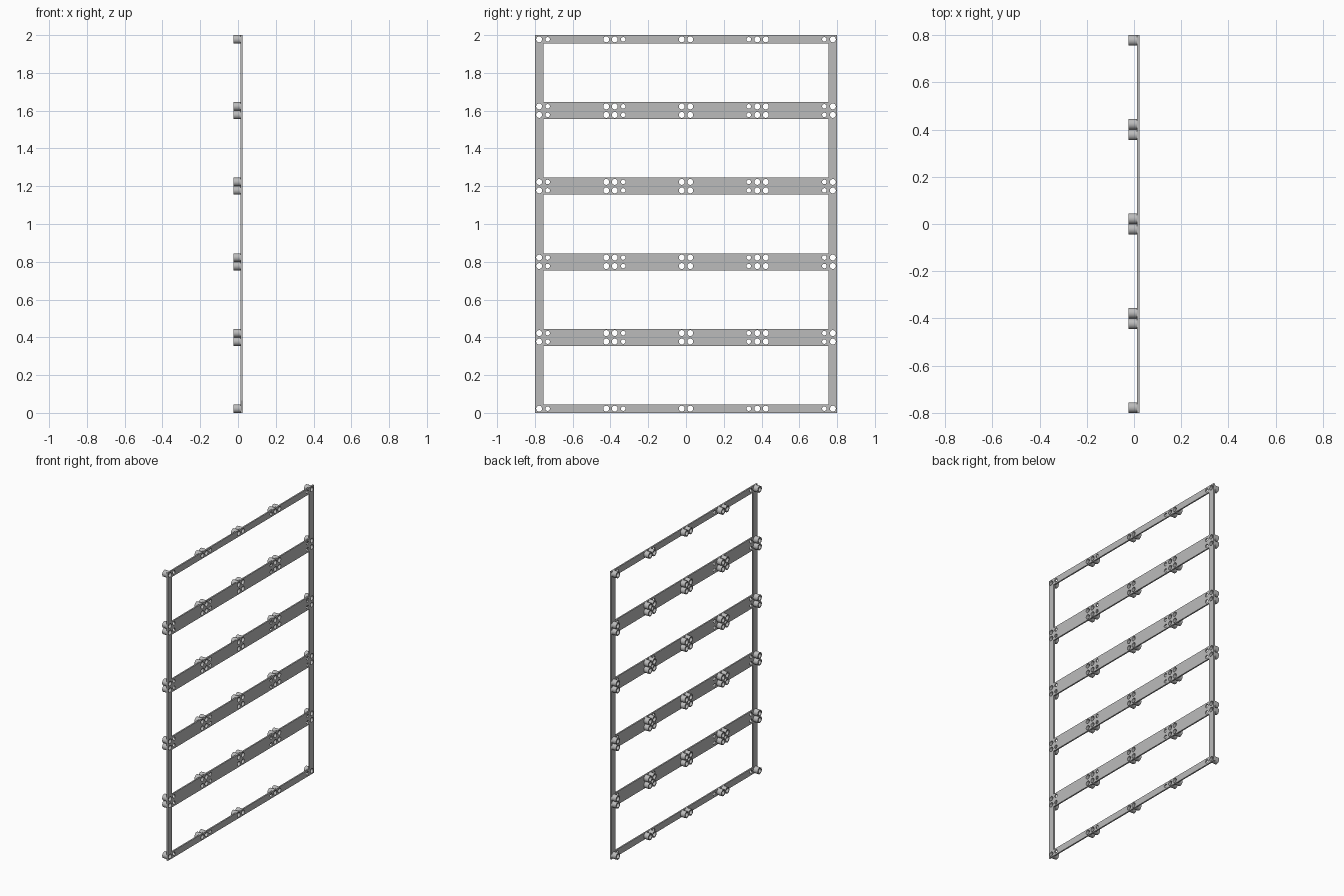
import bpy
import math

if "Cube" in bpy.data.objects:
    bpy.data.objects.remove(bpy.data.objects["Cube"], do_unlink=True)

R = 0.0225            # boss radius, half the narrow bar width
PITCH = 0.4
HALF_W, HEIGHT = 0.8, 2.0
PLATE, BOSS = 0.01, 0.035
BIG_HOLE, SMALL_HOLE = 0.0155, 0.012

grey = bpy.data.materials.new("mid_grey")
grey.use_nodes = True
colour = (0.5, 0.5, 0.5, 1)
grey.diffuse_color = colour
grey.node_tree.nodes["Principled BSDF"].inputs["Base Color"].default_value = colour


def rectangle(y0, z0, y1, z1):
    return [(y0, z0), (y1, z0), (y1, z1), (y0, z1)]


def circle(y, z, radius, sides=32):
    steps = [2 * math.pi * i / sides for i in range(sides)]
    return [(y + radius * math.cos(a), z + radius * math.sin(a)) for a in steps]


def extruded(name, loops, depth, x):
    """Fill flat outlines (inner ones become holes), thicken, stand upright facing +x."""
    curve = bpy.data.curves.new(name, "CURVE")
    curve.dimensions = "2D"
    curve.fill_mode = "BOTH"
    curve.extrude = depth / 2
    for points in loops:
        spline = curve.splines.new("POLY")
        spline.points.add(len(points) - 1)
        for point, (u, v) in zip(spline.points, points):
            point.co = (u, v, 0, 1)
        spline.use_cyclic_u = True
    obj = bpy.data.objects.new(name, curve)
    bpy.context.collection.objects.link(obj)
    obj.rotation_euler = (math.pi / 2, 0, math.pi / 2)
    obj.location.x = x
    bpy.ops.object.select_all(action="DESELECT")
    obj.select_set(True)
    bpy.context.view_layer.objects.active = obj
    bpy.ops.object.convert(target="MESH")
    obj = bpy.context.view_layer.objects.active
    obj.data.materials.clear()
    obj.data.materials.append(grey)
    bpy.ops.object.shade_smooth_by_angle(angle=math.radians(30))
    return obj


# Hole rows and columns: pairs about each grid line, single at the border
rows = [k * PITCH + s * R for k in range(6) for s in (-1, 1)][1:-1]
columns = [k * PITCH + s * R for k in range(-2, 3) for s in (-1, 1)][1:-1]
small_columns = [s * (k * PITCH - 3 * R) for k in (1, 2) for s in (-1, 1)]

# Flat frame with five windows and all its holes
loops = [rectangle(-HALF_W, 0, HALF_W, HEIGHT)]
for k in range(5):
    low = k * PITCH + 2 * R
    high = (k + 1) * PITCH - 2 * R
    loops.append(rectangle(-HALF_W + 2 * R, low, HALF_W - 2 * R, high))
for z in rows:
    loops += [circle(y, z, BIG_HOLE) for y in columns]
    loops += [circle(y, z, SMALL_HOLE) for y in small_columns]
extruded("frame_plate", loops, PLATE, R - PLATE / 2)

# Hollow bosses behind every large hole, sharing one mesh
boss = extruded("boss", [circle(0, 0, R), circle(0, 0, BIG_HOLE)], BOSS, -R + BOSS / 2)
spots = [(y, z) for z in rows for y in columns]
for i, (y, z) in enumerate(spots):
    obj = boss
    if i:
        obj = boss.copy()
        bpy.context.collection.objects.link(obj)
    obj.location.y, obj.location.z = y, z
